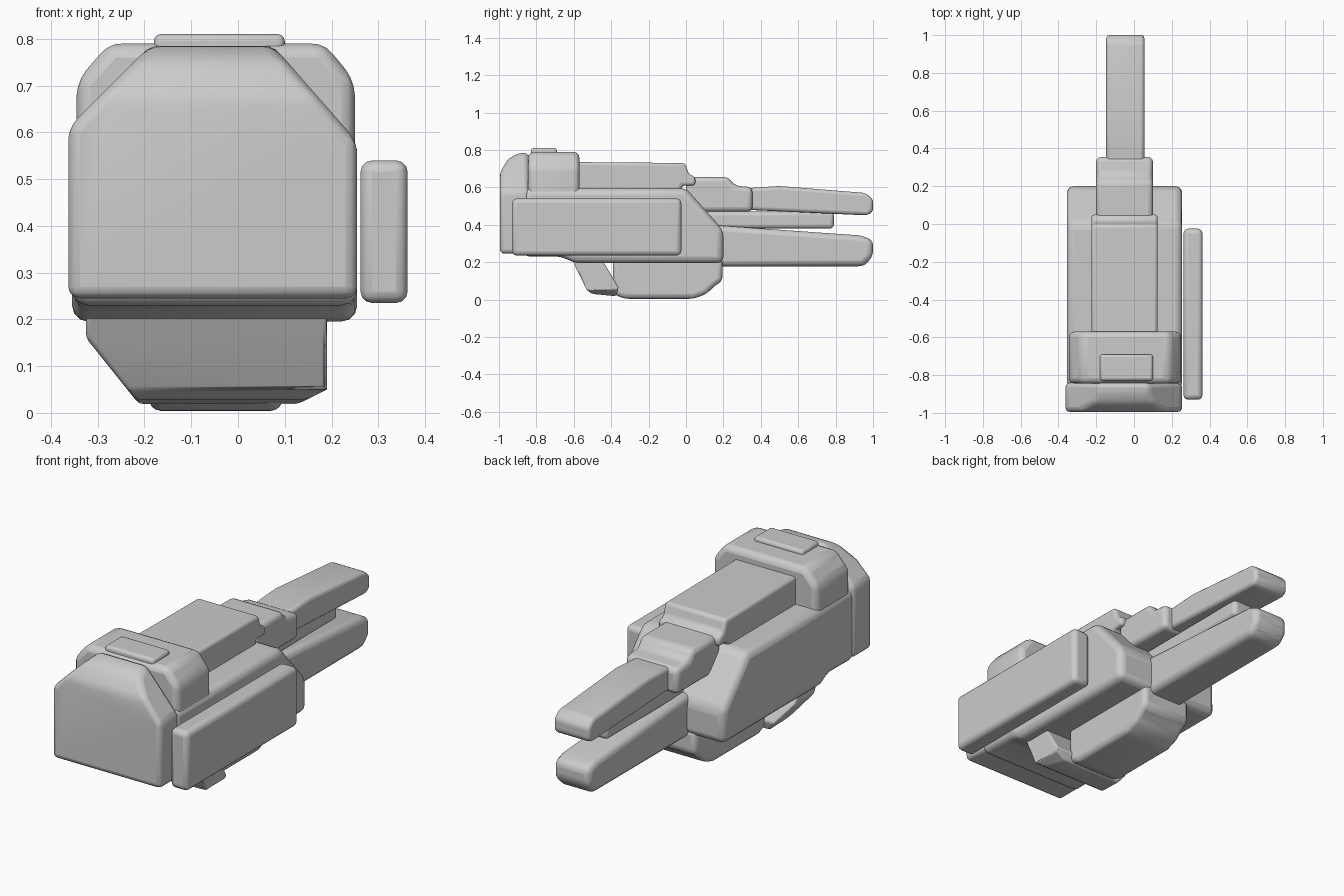
import bpy, bmesh
from mathutils import Vector

if "Cube" in bpy.data.objects:
    bpy.data.objects.remove(bpy.data.objects["Cube"])

grey = bpy.data.materials.new("light grey")
grey.diffuse_color = (0.6, 0.6, 0.6, 1)
grey.use_nodes = True
grey.node_tree.nodes["Principled BSDF"].inputs["Base Color"].default_value = grey.diffuse_color


def prism(name, axis, profile, lo, hi, bevel=0.025, cuts=(), seg=3):
    """Extrude a profile along x (points are y,z) or y (points are x,z).
    Cuts are (point, normal) planes; material on the normal side is removed."""
    def place(a, b, t):
        return (t, a, b) if axis == 'x' else (a, t, b)
    bm = bmesh.new()
    ends = [[bm.verts.new(place(a, b, t)) for a, b in profile] for t in (lo, hi)]
    n = len(profile)
    bm.faces.new(ends[0])
    bm.faces.new(ends[1])
    for i in range(n):
        j = (i + 1) % n
        bm.faces.new((ends[0][i], ends[0][j], ends[1][j], ends[1][i]))
    for co, no in cuts:
        geom = bm.verts[:] + bm.edges[:] + bm.faces[:]
        res = bmesh.ops.bisect_plane(bm, geom=geom, plane_co=Vector(co),
                                     plane_no=Vector(no).normalized(), clear_outer=True)
        edges = [e for e in res["geom_cut"] if isinstance(e, bmesh.types.BMEdge)]
        bmesh.ops.contextual_create(bm, geom=edges)
    bmesh.ops.recalc_face_normals(bm, faces=bm.faces[:])
    me = bpy.data.meshes.new(name)
    bm.to_mesh(me)
    bm.free()
    me.materials.append(grey)
    ob = bpy.data.objects.new(name, me)
    bpy.context.collection.objects.link(ob)
    mod = ob.modifiers.new("rounded edges", 'BEVEL')
    mod.width = bevel
    mod.segments = seg
    mod.limit_method = 'ANGLE'
    mod.angle_limit = 0.35
    bpy.ops.object.select_all(action='DESELECT')
    ob.select_set(True)
    bpy.context.view_layer.objects.active = ob
    bpy.ops.object.shade_smooth_by_angle(angle=0.7)
    return ob


def rect(a0, a1, b0, b1):
    return [(a0, b0), (a1, b0), (a1, b1), (a0, b1)]


# main housing with sloped nose
prism("main_housing", 'x',
      [(-0.87, 0.23), (-0.66, 0.23), (-0.6, 0.195), (0.2, 0.195), (0.2, 0.37),
       (0.0, 0.595), (-0.87, 0.595)], -0.355, 0.255, 0.05)

# end cap with clipped upper corners
prism("end_cap", 'x',
      [(-0.995, 0.245), (-0.84, 0.245), (-0.84, 0.785), (-0.89, 0.785),
       (-0.95, 0.755), (-0.995, 0.68)], -0.363, 0.255, 0.03,
      [((-0.363, 0, 0.61), (-0.17, 0, 0.17)), ((0.255, 0, 0.58), (0.2, 0, 0.175))])

# raised collar block behind the cap, with a thin top plate
prism("collar_block", 'y',
      [(-0.345, 0.24), (0.25, 0.24), (0.25, 0.71), (0.185, 0.79),
       (-0.275, 0.79), (-0.345, 0.71)], -0.845, -0.57, 0.03)
prism("collar_plate", 'x', rect(-0.83, -0.69, 0.77, 0.81), -0.18, 0.1, 0.015)

# top cover slab
prism("top_cover", 'x',
      [(-0.6, 0.58), (-0.03, 0.58), (-0.02, 0.61), (0.05, 0.61), (0.05, 0.655),
       (0.015, 0.67), (-0.005, 0.73), (-0.6, 0.735)], -0.225, 0.125, 0.02)

# barrel mount
prism("barrel_mount", 'x',
      [(0.0, 0.47), (0.355, 0.47), (0.355, 0.6), (0.26, 0.61),
       (0.225, 0.655), (0.0, 0.655)], -0.2, 0.1, 0.025)

# two tapered prongs and the rod between them
prism("upper_prong", 'x',
      [(0.32, 0.48), (0.97, 0.45), (1.0, 0.47), (1.0, 0.535), (0.96, 0.57),
       (0.5, 0.607), (0.32, 0.595)], -0.147, 0.055, 0.03)
prism("lower_prong", 'x',
      [(0.12, 0.178), (0.95, 0.178), (1.0, 0.23), (1.0, 0.32), (0.93, 0.343),
       (0.12, 0.4)], -0.147, 0.055, 0.03)
prism("middle_rod", 'x', rect(0.1, 0.79, 0.38, 0.47), -0.105, 0.015, 0.02)

# side panel
prism("side_panel", 'x', rect(-0.93, -0.025, 0.235, 0.54), 0.262, 0.363, 0.025)

# underside magazine and the slanted brace behind it
prism("magazine", 'x',
      [(-0.39, 0.22), (-0.39, 0.03), (-0.33, 0.004), (0.04, 0.004), (0.11, 0.03),
       (0.15, 0.07), (0.195, 0.1), (0.195, 0.22)], -0.19, 0.095, 0.025)
prism("slanted_brace", 'x',
      [(-0.61, 0.215), (-0.53, 0.05), (-0.5, 0.03), (-0.375, 0.018),
       (-0.36, 0.065), (-0.45, 0.215)], -0.325, 0.19, 0.02,
      [((-0.325, 0, 0.16), (-1, 0, -0.8)), ((-0.283, 0, 0.05), (-0.5, 0, -1)),
       ((0.19, 0, 0.05), (0.5, 0, -1))])
